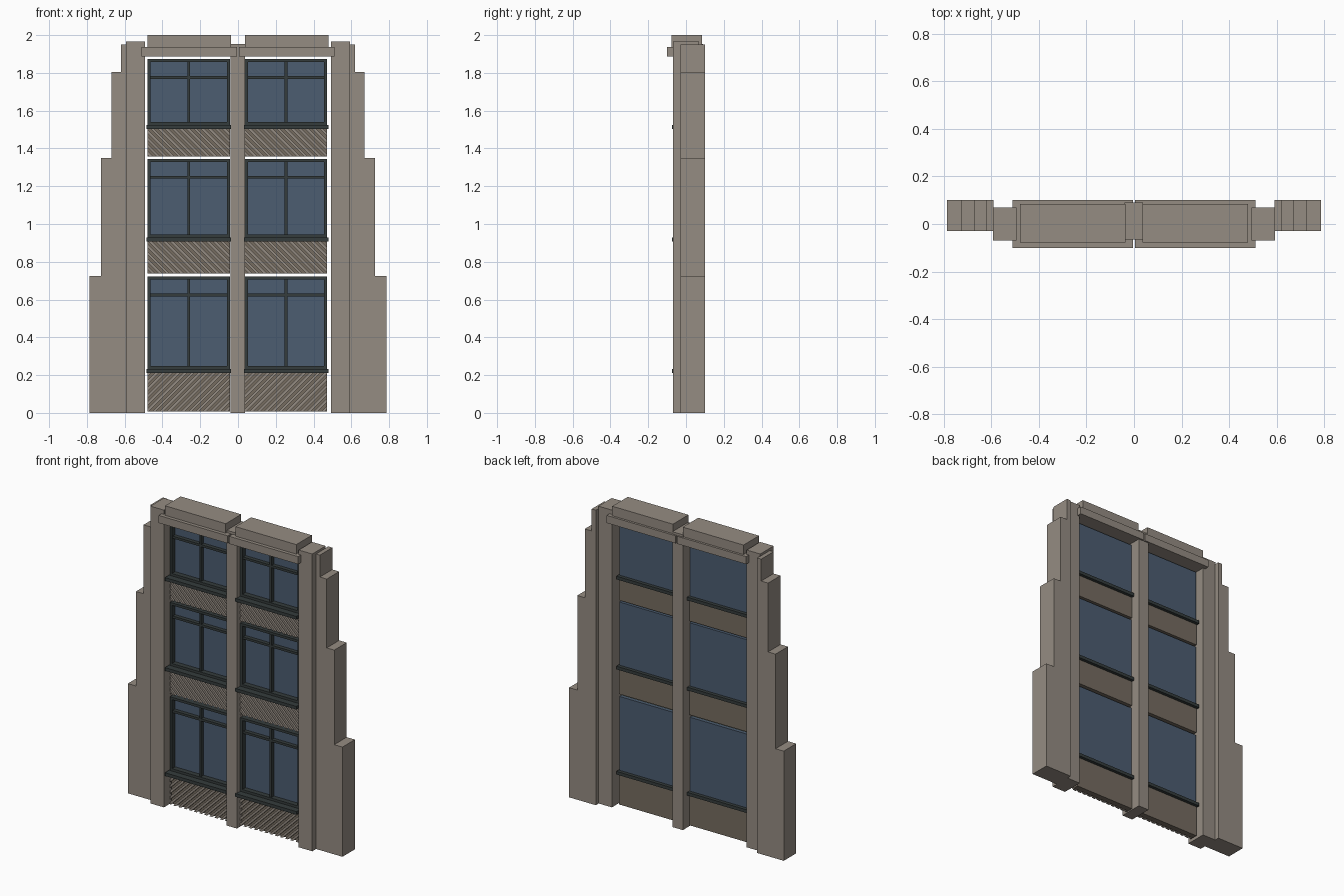
import bpy
import bmesh
from mathutils import Vector

cube = bpy.data.objects.get("Cube")
if cube:
    bpy.data.objects.remove(cube, do_unlink=True)


def material(name, rgb):
    mat = bpy.data.materials.new(name)
    mat.use_nodes = True
    colour = (*rgb, 1)
    mat.diffuse_color = colour
    mat.node_tree.nodes["Principled BSDF"].inputs["Base Color"].default_value = colour
    return mat


STONE = material("warm grey stone", (0.30, 0.262, 0.224))
BACKING = material("dark brown stone", (0.18, 0.15, 0.118))
GLASS = material("blue grey glass", (0.072, 0.11, 0.165))
METAL = material("dark frame metal", (0.035, 0.045, 0.045))


def finish(name, bm, mat):
    bmesh.ops.recalc_face_normals(bm, faces=bm.faces)
    mesh = bpy.data.meshes.new(name)
    bm.to_mesh(mesh)
    bm.free()
    mesh.materials.append(mat)
    obj = bpy.data.objects.new(name, mesh)
    bpy.context.collection.objects.link(obj)
    return obj


def add_box(bm, xs, ys, zs):
    lo, hi = Vector((xs[0], ys[0], zs[0])), Vector((xs[1], ys[1], zs[1]))
    verts = bmesh.ops.create_cube(bm, size=1)["verts"]
    for v in verts:
        v.co = (lo + hi) / 2 + v.co * (hi - lo)


def boxes(name, mat, *parts):
    bm = bmesh.new()
    for part in parts:
        add_box(bm, *part)
    return finish(name, bm, mat)


def ribs(name, xs, zs, ys, slope, pitch=0.038, width=0.02):
    """Diagonal battens trimmed to a rectangle, then thickened."""
    bm = bmesh.new()
    height = zs[1] - zs[0]
    x = xs[0] - height
    while x < xs[1] + height:
        top = x + slope * height
        corners = ((x, zs[0]), (x + width, zs[0]), (top + width, zs[1]), (top, zs[1]))
        bm.faces.new([bm.verts.new((cx, ys[0], cz)) for cx, cz in corners])
        x += pitch
    for edge, normal in ((xs[0], -1), (xs[1], 1)):
        bmesh.ops.bisect_plane(bm, geom=bm.verts[:] + bm.edges[:] + bm.faces[:],
                               plane_co=(edge, 0, 0), plane_no=(normal, 0, 0),
                               clear_outer=True)
    out = bmesh.ops.extrude_face_region(bm, geom=bm.faces[:])["geom"]
    moved = [v for v in out if isinstance(v, bmesh.types.BMVert)]
    bmesh.ops.translate(bm, verts=moved, vec=(0, ys[1] - ys[0], 0))
    finish(name, bm, STONE)


# Stepped buttresses and flanking pilasters
steps = ((0.785, 0.725), (0.725, 1.35), (0.67, 1.805), (0.62, 1.95))
for side, label in ((1, "left"), (-1, "right")):
    base = 0
    parts = []
    for outer, top in steps:
        parts.append((sorted((side * 0.59, side * outer)), (-0.03, 0.10), (base, top)))
        base = top
    boxes(label + "_stepped_buttress", STONE, *parts)
    boxes(label + "_pilaster", STONE,
          (sorted((side * 0.493, side * 0.592)), (-0.07, 0.07), (0, 1.965)))
    # Cornice and parapet block over each bay
    boxes(label + "_cornice", STONE,
          (sorted((side * 0.005, side * 0.51)), (-0.10, 0.10), (1.887, 1.937)))
    boxes(label + "_parapet", STONE,
          (sorted((side * 0.036, side * 0.48)), (-0.077, 0.085), (1.937, 2.0)))

boxes("centre_pilaster", STONE, ((-0.04, 0.037), (-0.065, 0.09), (0, 1.952)))

# Storeys: spandrel bottom, sill bottom, window top, rib direction
storeys = (("lower", 0.008, 0.212, 0.721, 1),
           ("middle", 0.738, 0.907, 1.345, -1),
           ("upper", 1.358, 1.502, 1.873, -1))
HALF = 0.2175
BAR = 0.016

for centre, label in ((0.2545, "left"), (-0.2605, "right")):
    x0, x1 = centre - HALF, centre + HALF
    for floor, bottom, sill, top, slope in storeys:
        name = label + "_" + floor
        glass_base = sill + 0.021
        # Spandrel panel with diagonal ribs
        boxes(name + "_spandrel", BACKING, ((x0, x1), (-0.012, 0.025), (bottom, sill)))
        ribs(name + "_spandrel_ribs", (x0, x1), (bottom, sill), (-0.03, -0.012), slope)
        # Projecting sill
        boxes(name + "_sill", METAL,
              ((x0 - 0.006, x1 + 0.006), (-0.073, 0.045), (sill, glass_base)))
        # Glass with frame, mullion and transom
        boxes(name + "_glass", GLASS, ((x0, x1), (0.003, 0.022), (glass_base, top)))
        frame = (-0.03, 0.003)
        boxes(name + "_window_frame", METAL,
              ((x0, x0 + BAR), frame, (glass_base, top)),
              ((x1 - BAR, x1), frame, (glass_base, top)),
              ((x0 + BAR, x1 - BAR), frame, (top - BAR, top)),
              ((x0 + BAR, x1 - BAR), frame, (glass_base, glass_base + BAR)))
        bar = (-0.022, 0.003)
        boxes(name + "_window_bars", METAL,
              ((centre - 0.007, centre + 0.007), bar, (glass_base + BAR, top - BAR)),
              ((x0 + BAR, x1 - BAR), bar, (top - 0.105, top - 0.09)))
